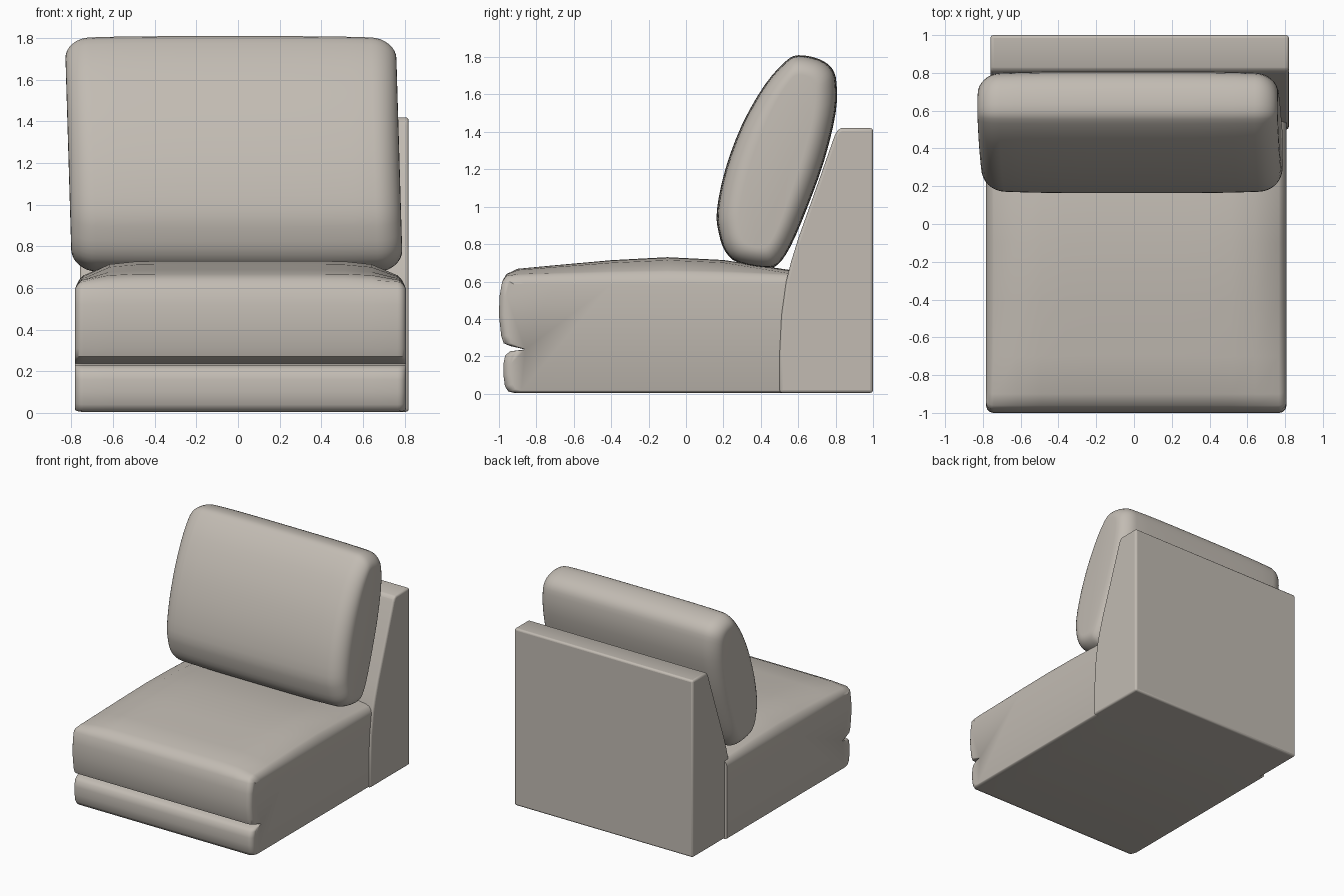
import bpy, bmesh, math
from mathutils import Vector

cube = bpy.data.objects.get("Cube")
if cube:
    bpy.data.objects.remove(cube, do_unlink=True)

fabric = bpy.data.materials.new("warm_taupe_fabric")
fabric.use_nodes = True
COLOUR = (0.54, 0.50, 0.45, 1)
fabric.diffuse_color = COLOUR
fabric.node_tree.nodes["Principled BSDF"].inputs["Base Color"].default_value = COLOUR


def smooth_loop(points, steps):
    """Closed Catmull-Rom curve through the points."""
    pts = [Vector(p) for p in points]
    n, out = len(pts), []
    for i in range(n):
        a, b, c, d = (pts[(i + k) % n] for k in (-1, 0, 1, 2))
        for s in range(steps):
            t = s / steps
            out.append(0.5 * (2 * b + (c - a) * t + (2 * a - 5 * b + 4 * c - d) * t * t
                              + (3 * b - a - 3 * c + d) * t ** 3))
    return out


def loft(name, sections, angle=40):
    """Skin a row of closed sections and cap both ends."""
    bm = bmesh.new()
    rings = [[bm.verts.new(p) for p in sec] for sec in sections]
    for a, b in zip(rings, rings[1:]):
        for i in range(len(a)):
            j = (i + 1) % len(a)
            bm.faces.new((a[i], a[j], b[j], b[i]))
    bm.faces.new(rings[0])
    bm.faces.new(rings[-1])
    bmesh.ops.recalc_face_normals(bm, faces=bm.faces)
    mesh = bpy.data.meshes.new(name)
    bm.to_mesh(mesh)
    bm.free()
    obj = bpy.data.objects.new(name, mesh)
    bpy.context.collection.objects.link(obj)
    mesh.materials.append(fabric)
    bpy.ops.object.select_all(action='DESELECT')
    bpy.context.view_layer.objects.active = obj
    obj.select_set(True)
    bpy.ops.object.shade_smooth_by_angle(angle=math.radians(angle))
    return obj


def stations(x0, x1, r, arc=6, middle=12):
    """x positions with a rounded inset (0..1) at both ends."""
    ends = [(r * (1 - math.sin(k / arc * math.pi / 2)),
             1 - math.cos(k / arc * math.pi / 2)) for k in range(arc + 1)]
    left = [(x0 + r - r * math.cos(math.asin(1 - i)), i)
            for i in (1 - math.sin(k / arc * math.pi / 2) for k in range(arc + 1))]
    right = [(x0 + x1 - x, i) for x, i in reversed(left)]
    span = x1 - x0 - 2 * r
    mid = [(x0 + r + span * k / middle, 0) for k in range(1, middle)]
    return left + mid + right


# Backrest: side profile extruded across, with softened edges
back_profile = [(0.5, 0.005), (0.5, 0.22), (0.51, 0.42), (0.535, 0.6), (0.56, 0.7),
                (0.6, 0.83), (0.7, 1.11), (0.795, 1.38), (0.81, 1.41), (0.83, 1.42),
                (1.0, 1.42), (1.0, 0.005)]
back = loft("backrest", [[(x, y, z) for y, z in back_profile] for x in (-0.76, 0.82)], 30)
bevel = back.modifiers.new("soft_edges", 'BEVEL')
bevel.width = 0.015
bevel.segments = 3
bevel.limit_method = 'ANGLE'
bevel.angle_limit = math.radians(35)

# Seat: plinth and cushion in one profile, parted by a front groove
seat_profile = [(0.6, 0.005), (-0.92, 0.005), (-0.95, 0.012), (-0.968, 0.04),
                (-0.976, 0.1), (-0.976, 0.16), (-0.967, 0.205), (-0.94, 0.227),
                (-0.86, 0.237), (-0.94, 0.255), (-0.975, 0.27), (-0.988, 0.31),
                (-1.0, 0.42), (-0.997, 0.52), (-0.983, 0.6), (-0.96, 0.64),
                (-0.9, 0.668), (-0.7, 0.687), (-0.4, 0.714), (-0.1, 0.73),
                (0.2, 0.715), (0.6, 0.655)]
SEAT_MID, SEAT_HALF = 0.012, 0.795
seat_sections = []
for x, inset in stations(SEAT_MID - SEAT_HALF, SEAT_MID + SEAT_HALF, 0.04):
    u = abs(x - SEAT_MID) / SEAT_HALF
    crown = 1 - u ** 8
    ring = []
    for y, z in seat_profile:
        if z > 0.6:
            z = 0.625 + (z - 0.625) * crown - 0.04 * inset
        elif z < 0.1:
            z += 0.012 * inset
        if y < -0.87:
            y += 0.04 * inset
        ring.append((x, y, z))
    seat_sections.append(ring)
loft("seat", seat_sections, 45)

# Back cushion: leaning pillow section, shrinking towards rounded ends
pillow = smooth_loop([(0.165, 0.98), (0.175, 0.86), (0.21, 0.76), (0.28, 0.7),
                      (0.42, 0.672), (0.49, 0.69), (0.56, 0.79), (0.65, 1.0),
                      (0.74, 1.25), (0.8, 1.5), (0.805, 1.66), (0.78, 1.74),
                      (0.71, 1.79), (0.6, 1.81), (0.53, 1.775), (0.42, 1.65),
                      (0.3, 1.44), (0.21, 1.2)], 3)
centre = Vector((0.485, 1.24))
long_axis = Vector((0.28, 0.96)).normalized()
thin_axis = Vector((long_axis.y, -long_axis.x))
pillow_sections = []
for x, inset in stations(-0.815, 0.775, 0.12, 8):
    bulge = 0.02 * (abs(x + 0.02) / 0.8) ** 4
    ring = []
    for p in pillow:
        d = p - centre
        q = (centre + long_axis * d.dot(long_axis) * (1 - 0.16 * inset - bulge)
             + thin_axis * d.dot(thin_axis) * (1 - 0.42 * inset - bulge * 3))
        ring.append((x - 0.03 * (q.y - 1.24), q.x, q.y))
    pillow_sections.append(ring)
loft("back_cushion", pillow_sections, 60)
